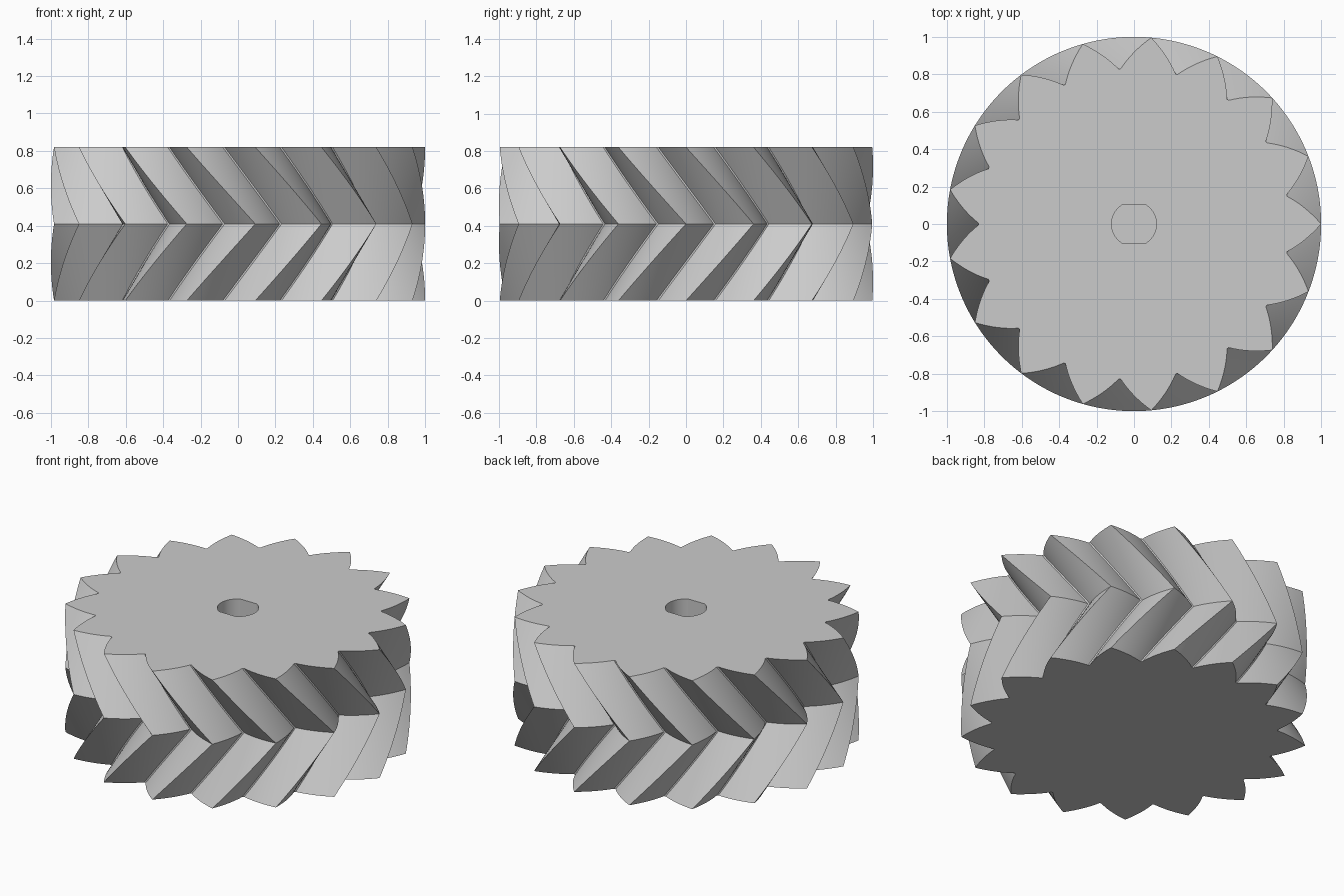
import bpy, bmesh
from math import acos, asin, atan2, cos, sin, tan, tau, pi, radians

cube = bpy.data.objects.get("Cube")
if cube:
    bpy.data.objects.remove(cube, do_unlink=True)

TEETH = 17
PITCH = tau / TEETH
TIP_R, ROOT_R, BASE_R = 1.0, 0.832, 0.655
HEIGHT = 0.82
BORE_R, BORE_FLAT, BORE_DEPTH = 0.12, 0.105, 0.41
FLANK_STEPS, SLICES = 8, 14


def involute(r):
    a = acos(BASE_R / r)
    return tan(a) - a


def tooth_outline():
    """Polar points (radius, angle) of the pointed involute teeth."""
    radii = [ROOT_R + (TIP_R - ROOT_R) * i / FLANK_STEPS for i in range(FLANK_STEPS + 1)]
    half = [(r, min(involute(TIP_R) - involute(r), PITCH * 0.49)) for r in radii]
    tooth = [(r, -a) for r, a in half] + [(r, a) for r, a in reversed(half[:-1])]
    return [(r, a + k * PITCH) for k in range(TEETH) for r, a in tooth]


def bore_outline():
    """Round shaft hole with two flats."""
    limit = asin(BORE_FLAT / BORE_R)
    arc = [limit * (i / 8 - 1) for i in range(17)]
    return [(BORE_R, side + a) for side in (0, pi) for a in arc]


def ring(bm, outline, z, twist=0):
    return [bm.verts.new((r * cos(a + twist), r * sin(a + twist), z)) for r, a in outline]


def skin(bm, lower, upper):
    for i in range(len(lower)):
        bm.faces.new((lower[i - 1], lower[i], upper[i], upper[i - 1]))


def loop_edges(bm, loop):
    return [bm.edges.get((loop[i - 1], loop[i])) for i in range(len(loop))]


bm = bmesh.new()

# Herringbone teeth: twist one tooth pitch up to mid height and back again
outline = tooth_outline()
rings = []
for i in range(2 * SLICES + 1):
    t = i / (2 * SLICES)
    rings.append(ring(bm, outline, HEIGHT * t, PITCH * (1 - abs(2 * t - 1))))
for lower, upper in zip(rings, rings[1:]):
    skin(bm, lower, upper)

# Blind shaft bore
bore = bore_outline()
floor = ring(bm, bore, HEIGHT - BORE_DEPTH)
rim = ring(bm, bore, HEIGHT)
skin(bm, floor, rim)
bm.faces.new(floor)

# Flat end faces, the upper one pierced by the bore
bmesh.ops.triangle_fill(bm, use_beauty=True, edges=loop_edges(bm, rings[0]))
bmesh.ops.triangle_fill(bm, use_beauty=True,
                        edges=loop_edges(bm, rings[-1]) + loop_edges(bm, rim))
bmesh.ops.recalc_face_normals(bm, faces=bm.faces)

mesh = bpy.data.meshes.new("herringbone_gear")
bm.to_mesh(mesh)
bm.free()
gear = bpy.data.objects.new("herringbone_gear", mesh)
bpy.context.collection.objects.link(gear)

# Plain grey material
grey = bpy.data.materials.new("light_grey")
grey.use_nodes = True
colour = (0.6, 0.6, 0.6, 1)
grey.diffuse_color = colour
grey.node_tree.nodes["Principled BSDF"].inputs["Base Color"].default_value = colour
mesh.materials.append(grey)

bpy.ops.object.select_all(action='DESELECT')
gear.select_set(True)
bpy.context.view_layer.objects.active = gear
bpy.ops.object.shade_smooth_by_angle(angle=radians(25))
